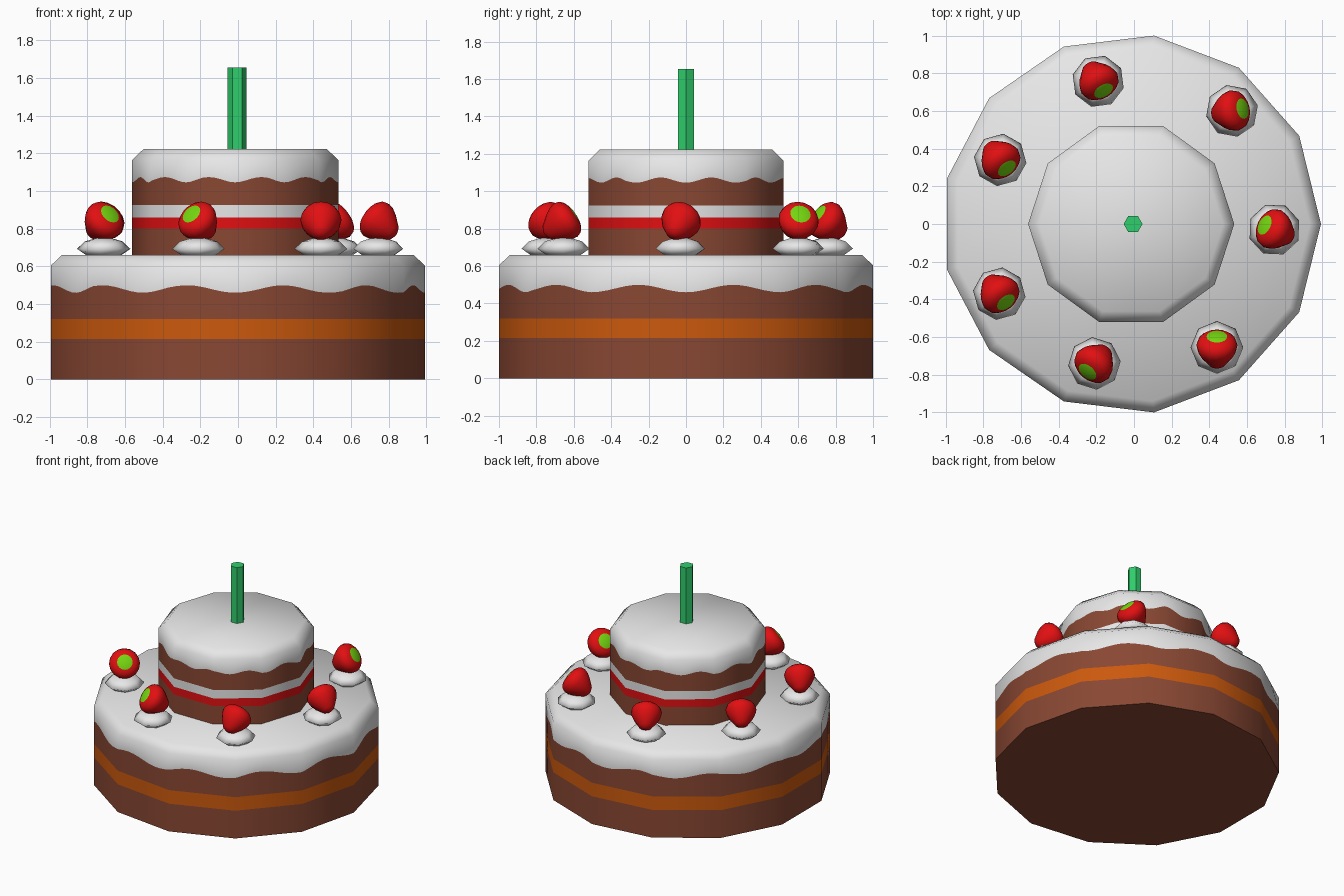
import bpy, bmesh, math
from mathutils import Vector

if "Cube" in bpy.data.objects:
    bpy.data.objects.remove(bpy.data.objects["Cube"])


def material(name, rgb):
    m = bpy.data.materials.new(name)
    m.diffuse_color = (*rgb, 1)
    m.use_nodes = True
    m.node_tree.nodes["Principled BSDF"].inputs["Base Color"].default_value = m.diffuse_color
    return m


BROWN = material("chocolate_brown", (0.25, 0.064, 0.033))
ORANGE = material("orange_filling", (0.60, 0.10, 0.004))
RED = material("berry_red", (0.76, 0.005, 0.006))
WHITE = material("cream_white", (0.80, 0.80, 0.80))
LIME = material("leaf_lime", (0.18, 0.68, 0.005))
GREEN = material("candle_green", (0.03, 0.62, 0.15))
CX = -0.015


def lathe(name, rings, colours, sides, steps=1, wave=None, amp=0.0):
    """Stack of polygon rings (radius, z); colours[i] fills the band above ring i.
    Ring number `wave` gets a scalloped height."""
    mats = list(dict.fromkeys(colours))
    bm = bmesh.new()
    n = sides * steps
    corners = [Vector((math.cos(2 * math.pi * i / sides), math.sin(2 * math.pi * i / sides), 0))
               for i in range(sides)]
    outline = [corners[i // steps].lerp(corners[(i // steps + 1) % sides], (i % steps) / steps)
               for i in range(n)]
    loops = []
    for k, (r, z) in enumerate(rings):
        loop = []
        for p in outline:
            dz = -amp * math.cos(12 * math.atan2(p.y, p.x)) if k == wave else 0
            loop.append(bm.verts.new((p.x * r, p.y * r, z + dz)))
        loops.append(loop)
    for k in range(len(rings) - 1):
        for i in range(n):
            j = (i + 1) % n
            f = bm.faces.new((loops[k][i], loops[k][j], loops[k + 1][j], loops[k + 1][i]))
            f.material_index = mats.index(colours[k])
    bm.faces.new(loops[0][::-1]).material_index = mats.index(colours[0])
    bm.faces.new(loops[-1]).material_index = mats.index(colours[-1])
    mesh = bpy.data.meshes.new(name)
    bm.to_mesh(mesh)
    bm.free()
    for m in mats:
        mesh.materials.append(m)
    mesh.shade_smooth()
    obj = bpy.data.objects.new(name, mesh)
    bpy.context.collection.objects.link(obj)
    return obj


def round_normals(obj, wall_top, top):
    """Soft shading around the wall and over the chamfer, sharp underside."""
    mesh = obj.data
    normals = []
    for poly in mesh.polygons:
        for vi in poly.vertices:
            co = mesh.vertices[vi].co
            out = Vector((co.x, co.y, 0)).normalized()
            if poly.normal.z < -0.5:
                nrm = Vector((0, 0, -1))
            elif co.z > top - 0.001:
                nrm = out * 0.4 + Vector((0, 0, 0.92))
            elif co.z > wall_top - 0.001:
                nrm = out * 0.92 + Vector((0, 0, 0.4))
            else:
                nrm = out
            normals.append(nrm.normalized())
    mesh.normals_split_custom_set(normals)


# Cake tiers with filling stripes and scalloped icing
R = 1.007
lower = lathe("lower_tier",
              [(R, 0), (R, 0.215), (R, 0.32), (R, 0.48), (R, 0.605), (R - 0.06, 0.66)],
              [BROWN, ORANGE, BROWN, WHITE, WHITE], 13, 10, wave=3, amp=0.02)
round_normals(lower, 0.605, 0.66)
lower.location.x = CX

R = 0.547
upper = lathe("upper_tier",
              [(R, 0.655), (R, 0.80), (R, 0.86), (R, 0.925), (R, 1.06), (R, 1.165), (R - 0.06, 1.222)],
              [BROWN, RED, WHITE, BROWN, WHITE, WHITE], 10, 12, wave=4, amp=0.014)
round_normals(upper, 1.165, 1.222)
upper.location.x = CX

# Candle
candle = lathe("candle", [(0.05, 1.215), (0.05, 1.655)], [GREEN], 6)
candle.location.x = -0.005
candle.data.shade_flat()

# Strawberries on cream: x, y, compass angle of the leafy end
BERRIES = [(0.52, 0.60, 12), (0.745, -0.03, 155), (0.44, -0.655, 90), (-0.21, -0.74, 230),
           (-0.715, -0.37, -52), (-0.71, 0.34, -52), (-0.19, 0.757, -60)]
TILT = math.radians(35)
for i, (x, y, angle) in enumerate(BERRIES, 1):
    cream = lathe(f"cream_dollop_{i}",
                  [(0.085, 0.655), (0.14, 0.693), (0.10, 0.732), (0.04, 0.75)], [WHITE] * 3, 8)
    cream.location = (x, y, 0)
    cream.rotation_euler.z = math.radians(angle)
    berry = lathe(f"strawberry_{i}",
                  [(0.015, -0.121), (0.045, -0.105), (0.085, -0.05), (0.103, -0.015), (0.109, 0.015),
                   (0.10, 0.042), (0.08, 0.06), (0.055, 0.07), (0.02, 0.076)],
                  [RED] * 7 + [LIME], 16)
    berry.location = (x, y, 0.838)
    berry.rotation_euler = (0, math.pi / 2 - TILT, math.radians(angle))
